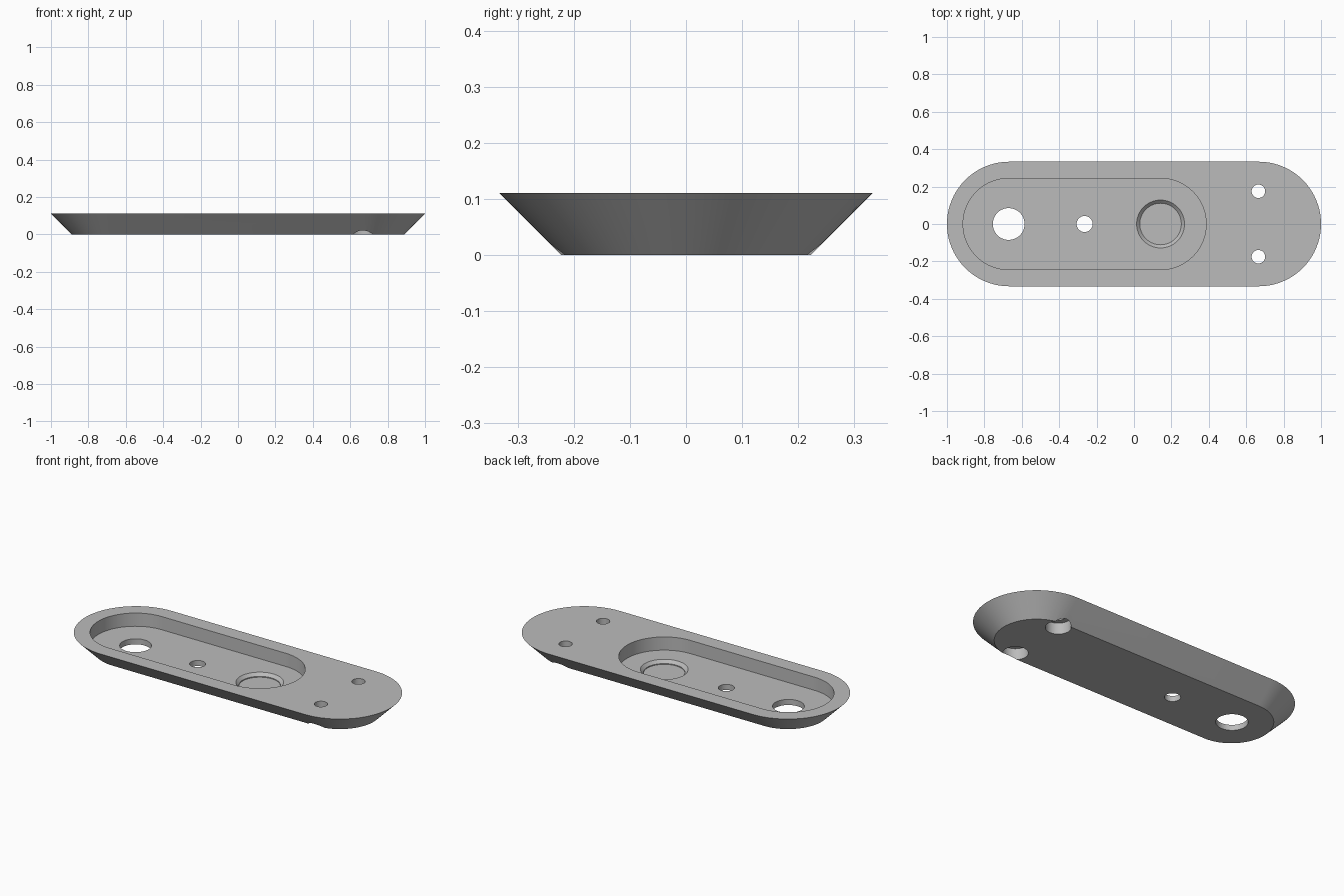
import bpy
import bmesh
import math

TOP = 0.111        # height of the plate
FLOOR = 0.033      # height of the pocket floor
OVER = 0.05        # cutter overshoot

old = bpy.data.objects.get("Cube")
if old:
    bpy.data.objects.remove(old, do_unlink=True)

grey = bpy.data.materials.new("plain grey")
grey.use_nodes = True
colour = (0.5, 0.5, 0.5, 1)
grey.diffuse_color = colour
grey.node_tree.nodes["Principled BSDF"].inputs["Base Color"].default_value = colour


def slot_solid(name, x_min, x_max, y, sections, steps=40):
    """Round-ended solid through (height, radius) sections; a disc if x_min == x_max."""
    bm = bmesh.new()
    rings = []
    for z, r in sections:
        ring = []
        for cx, start in ((x_max, -math.pi / 2), (x_min, math.pi / 2)):
            for i in range(steps + 1):
                a = start + math.pi * i / steps
                ring.append(bm.verts.new((cx + r * math.cos(a), y + r * math.sin(a), z)))
        rings.append(ring)
    for low, high in zip(rings, rings[1:]):
        for i in range(len(low)):
            j = (i + 1) % len(low)
            bm.faces.new((low[i], low[j], high[j], high[i]))
    bm.faces.new(rings[0][::-1])
    bm.faces.new(rings[-1])
    bmesh.ops.remove_doubles(bm, verts=bm.verts, dist=1e-5)
    bmesh.ops.recalc_face_normals(bm, faces=bm.faces)
    mesh = bpy.data.meshes.new(name)
    bm.to_mesh(mesh)
    bm.free()
    mesh.materials.append(grey)
    obj = bpy.data.objects.new(name, mesh)
    bpy.context.collection.objects.link(obj)
    return obj


def disc(name, x, y, sections):
    return slot_solid(name, x, x, y, sections, 32)


# Plate with sides sloping in towards the bottom
plate = slot_solid("base_plate", -0.667, 0.667, 0, [(0, 0.222), (TOP, 0.333)])

# Pocket, through holes and tapered round seat
through = (-OVER, TOP + OVER)
cutters = [
    slot_solid("pocket_cutter", -0.67, 0.142, 0, [(FLOOR, 0.244), (TOP + OVER, 0.244)]),
    disc("large_hole_cutter", -0.67, 0, [(z, 0.085) for z in through]),
    disc("small_hole_cutter", -0.264, 0, [(z, 0.043) for z in through]),
    disc("round_seat_cutter", 0.142, 0,
         [(FLOOR - 0.022, 0.111), (FLOOR - 0.017, 0.111), (FLOOR, 0.128), (FLOOR + 0.02, 0.128)]),
]

# Screw holes with wide counterbores from below
for side in (-1, 1):
    y = side * 0.175
    cutters.append(disc("screw_hole_cutter", 0.665, y,
                        [(-OVER, 0.068), (0.066, 0.068), (0.066, 0.036), (TOP + OVER, 0.036)]))

bpy.ops.object.select_all(action="DESELECT")
plate.select_set(True)
bpy.context.view_layer.objects.active = plate
for cutter in cutters:
    cutter.hide_render = True
    cut = plate.modifiers.new(cutter.name, "BOOLEAN")
    cut.operation = "DIFFERENCE"
    cut.solver = "EXACT"
    cut.object = cutter
    bpy.ops.object.modifier_apply(modifier=cut.name)
    bpy.data.objects.remove(cutter, do_unlink=True)

bpy.ops.object.shade_smooth_by_angle(angle=math.radians(25))
